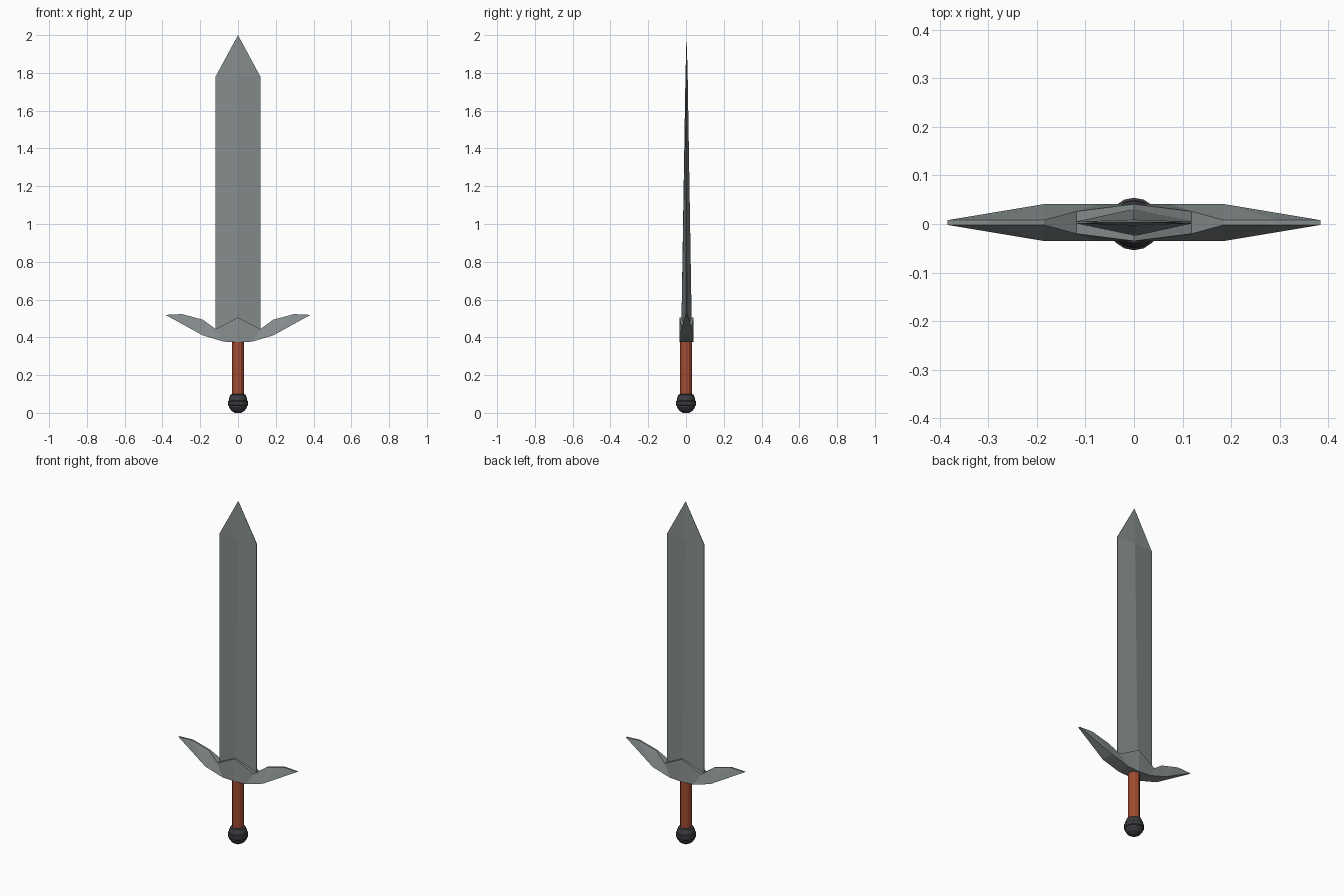
import bpy, bmesh, math

if "Cube" in bpy.data.objects:
    bpy.data.objects.remove(bpy.data.objects["Cube"])


def material(name, rgb):
    m = bpy.data.materials.new(name)
    m.diffuse_color = (*rgb, 1)
    m.use_nodes = True
    m.node_tree.nodes["Principled BSDF"].inputs["Base Color"].default_value = m.diffuse_color
    return m


STEEL = material("grey steel", (0.235, 0.262, 0.266))
LEATHER = material("red brown leather", (0.36, 0.07, 0.03))
IRON = material("dark iron", (0.045, 0.045, 0.052))
OFFSET_Y = 0.003  # blade and guard sit slightly behind the grip axis


def finish(bm, name, mat):
    bmesh.ops.remove_doubles(bm, verts=bm.verts, dist=1e-5)
    bmesh.ops.recalc_face_normals(bm, faces=bm.faces)
    me = bpy.data.meshes.new(name)
    bm.to_mesh(me)
    bm.free()
    me.materials.append(mat)
    ob = bpy.data.objects.new(name, me)
    bpy.context.collection.objects.link(ob)
    return ob


def lathe(name, profile, sides, mat):
    """Turn an (r, z) profile around z, closing both ends."""
    bm = bmesh.new()
    rings = []
    for r, z in profile:
        rings.append([bm.verts.new((r * math.cos(2 * math.pi * i / sides),
                                    r * math.sin(2 * math.pi * i / sides), z))
                      for i in range(sides)])
    for a, b in zip(rings, rings[1:]):
        for i in range(sides):
            j = (i + 1) % sides
            bm.faces.new((a[i], a[j], b[j], b[i]))
    bm.faces.new(rings[0][::-1])
    bm.faces.new(rings[-1])
    return finish(bm, name, mat)


# Blade: tapering diamond section ending in a point
bm = bmesh.new()
EDGE = 0.002
rings = []
for z, w, t in ((0.43, 0.119, 0.028), (1.78, 0.119, 0.006)):
    pts = ((w, -EDGE), (w, EDGE), (0, t), (-w, EDGE), (-w, -EDGE), (0, -t))
    rings.append([bm.verts.new((x, y + OFFSET_Y, z)) for x, y in pts])
tip = bm.verts.new((0, OFFSET_Y, 2.0))
for i in range(6):
    j = (i + 1) % 6
    bm.faces.new((rings[0][i], rings[0][j], rings[1][j], rings[1][i]))
    bm.faces.new((rings[1][i], rings[1][j], tip))
bm.faces.new(rings[0][::-1])
finish(bm, "blade", STEEL)

# Guard: (x, z, half thickness) along the top and bottom of one wing, mirrored
top = [(0, 0.505, 0.038), (0.119, 0.444, 0.023), (0.185, 0.493, 0.005),
       (0.297, 0.523, 0.005), (0.384, 0.519, 0.005)]
bottom = [(0, 0.374, 0.038), (0.075, 0.377, 0.038), (0.186, 0.41, 0.038),
          (0.384, 0.519, 0.005)]
bm = bmesh.new()
for s in (1, -1):
    def pair(p):
        return [bm.verts.new((s * p[0], k * p[2] + OFFSET_Y, p[1])) for k in (-1, 1)]
    T = [pair(p) for p in top]
    B = [pair(p) for p in bottom[:-1]] + [T[-1]]
    for k in (0, 1):
        bm.faces.new((T[0][k], T[1][k], B[1][k], B[0][k]))
        bm.faces.new((T[1][k], T[2][k], B[2][k], B[1][k]))
        bm.faces.new((T[2][k], T[3][k], B[2][k]))
        bm.faces.new((T[3][k], T[4][k], B[2][k]))
    for row in (T, B):
        for a, b in zip(row, row[1:]):
            bm.faces.new((a[0], b[0], b[1], a[1]))
finish(bm, "guard", STEEL)

# Grip: plain rod running from the pommel into the guard
lathe("grip", [(0.031, 0.08), (0.031, 0.40)], 12, LEATHER)

# Pommel: faceted ball with a slightly proud belt
lathe("pommel", [(0.016, 0.0), (0.036, 0.012), (0.048, 0.03), (0.049, 0.038),
                 (0.054, 0.042), (0.054, 0.061), (0.049, 0.065),
                 (0.048, 0.076), (0.040, 0.096), (0.028, 0.101)], 16, IRON)
